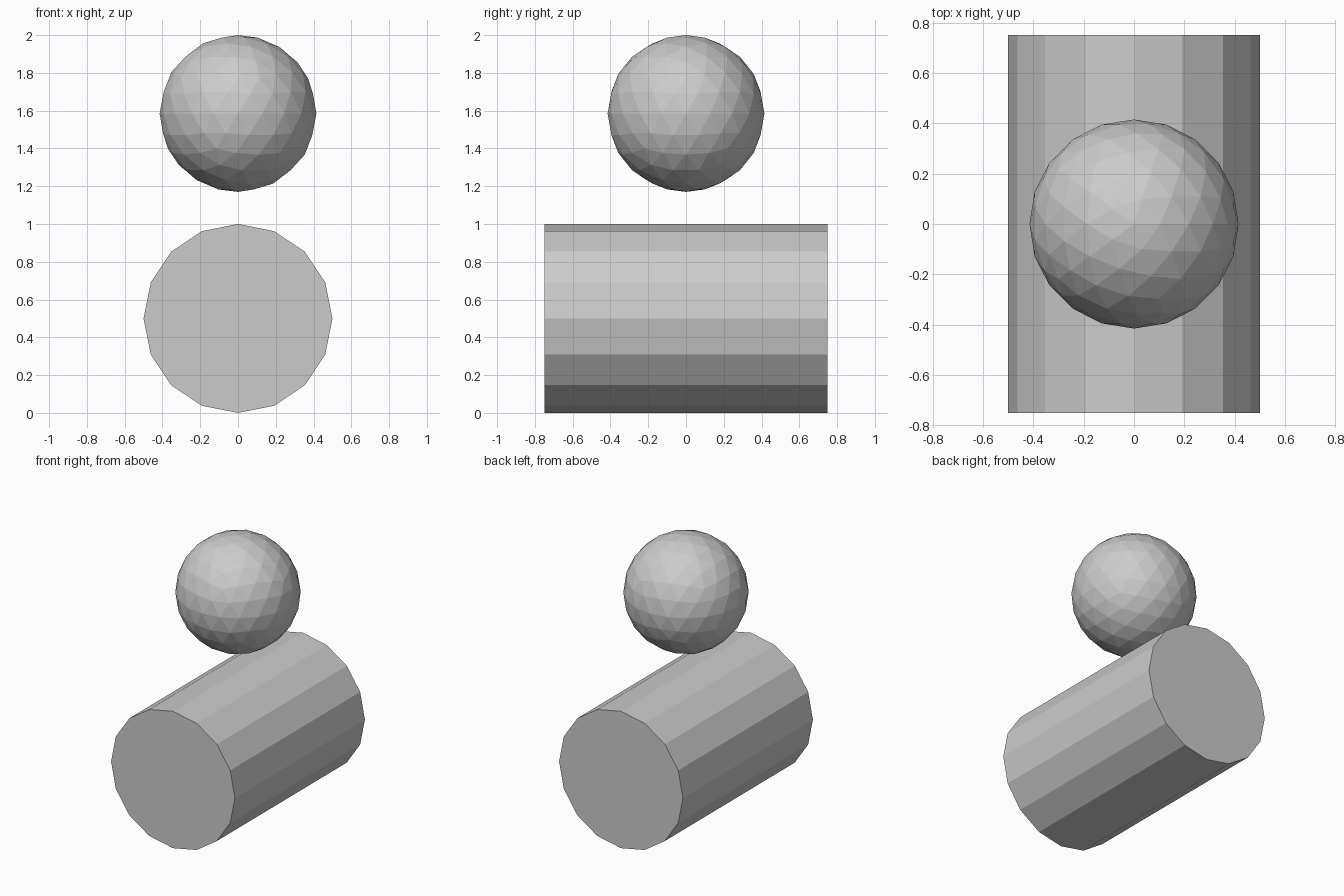
import bpy
from math import pi

if "Cube" in bpy.data.objects:
    bpy.data.objects.remove(bpy.data.objects["Cube"])

# Lying cylinder, 16 flat sides, axis along y
bpy.ops.mesh.primitive_cylinder_add(vertices=16, radius=0.5, depth=1.5,
                                    location=(0, 0, 0.5), rotation=(pi / 2, 0, 0))
bpy.context.object.name = "lying_cylinder"

# Faceted ball floating above it
ball_radius = 0.415
bpy.ops.mesh.primitive_ico_sphere_add(subdivisions=3, radius=ball_radius,
                                      location=(0, 0, 2 - ball_radius))
bpy.context.object.name = "floating_ball"
